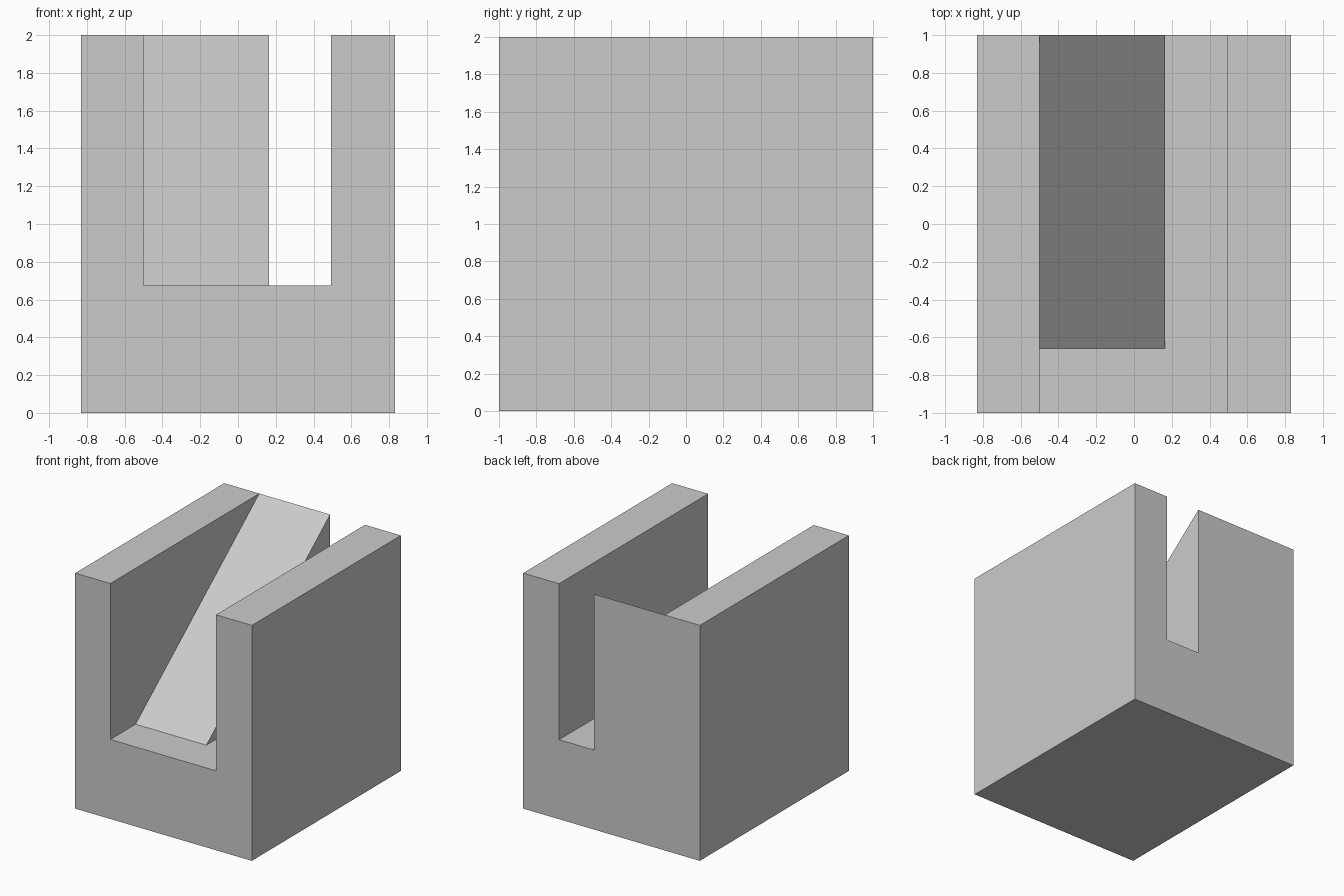
import bpy, bmesh

if "Cube" in bpy.data.objects:
    bpy.data.objects.remove(bpy.data.objects["Cube"])


def prism(name, profile, x0, x1):
    """Extrude a (y, z) profile along x from x0 to x1."""
    bm = bmesh.new()
    face = bm.faces.new([bm.verts.new((x0, y, z)) for y, z in profile])
    ext = bmesh.ops.extrude_face_region(bm, geom=[face])["geom"]
    verts = [g for g in ext if isinstance(g, bmesh.types.BMVert)]
    bmesh.ops.translate(bm, verts=verts, vec=(x1 - x0, 0, 0))
    bmesh.ops.recalc_face_normals(bm, faces=bm.faces)
    mesh = bpy.data.meshes.new(name)
    bm.to_mesh(mesh)
    bm.free()
    obj = bpy.data.objects.new(name, mesh)
    bpy.context.collection.objects.link(obj)
    return obj


def rect(y0, y1, z0, z1):
    return [(y0, z0), (y1, z0), (y1, z1), (y0, z1)]


# Main block
block = prism("channel_block", rect(-1, 1, 0, 2), -0.83, 0.83)

FLOOR, RAMP_START = 0.675, -0.66
slope = (2 - FLOOR) / (1 - RAMP_START)

# Open gap beside the ramp, running the full depth
gap = prism("gap_cutter", rect(-1.2, 1.2, FLOOR, 2.5), 0.165, 0.493)

# Space above the ramp: flat floor at the front, then rising to the back edge
ramp_cut = prism("ramp_cutter", [(-1.2, FLOOR), (RAMP_START, FLOOR),
                                 (1.2, 2 + 0.2 * slope), (1.2, 2.5), (-1.2, 2.5)],
                 -0.5, 0.3)

for cutter in (gap, ramp_cut):
    mod = block.modifiers.new(cutter.name, 'BOOLEAN')
    mod.operation = 'DIFFERENCE'
    mod.solver = 'EXACT'
    mod.object = cutter
    cutter.hide_render = True
    cutter.display_type = 'WIRE'
